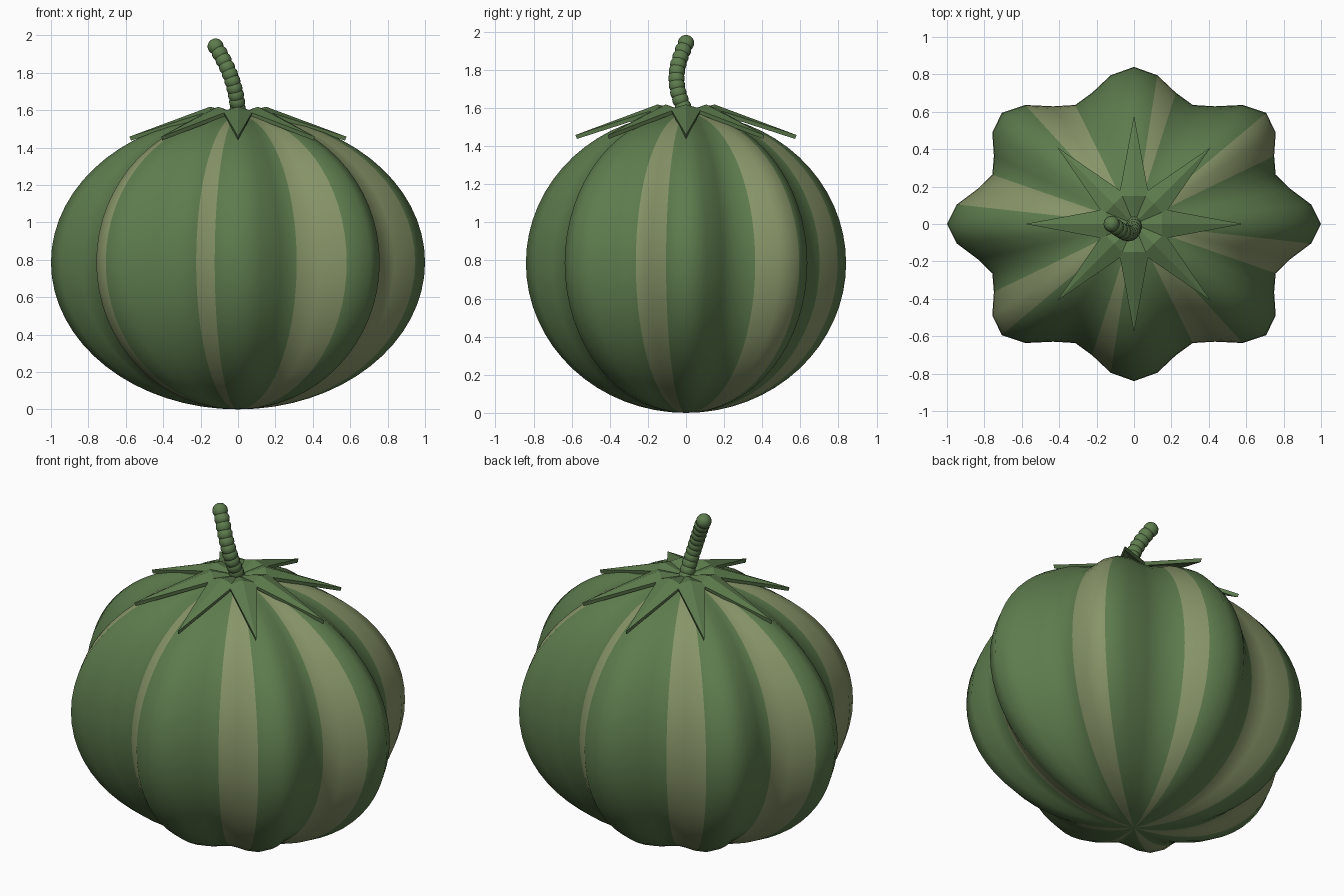
import bpy
import bmesh
from math import atan2, cos, sin, pi, floor
from mathutils import Matrix, Vector

cube = bpy.data.objects.get("Cube")
if cube:
    bpy.data.objects.remove(cube, do_unlink=True)

LOBES = 8
SEGMENTS = 48
HALF_HEIGHT = 0.786
DEPTH = 0.84


def material(name, rgb):
    mat = bpy.data.materials.new(name)
    mat.use_nodes = True
    color = (*rgb, 1)
    mat.diffuse_color = color
    shader = mat.node_tree.nodes["Principled BSDF"]
    shader.inputs["Base Color"].default_value = color
    shader.inputs["Roughness"].default_value = 0.8
    return mat


def make_object(name, bm, mats, smooth):
    mesh = bpy.data.meshes.new(name)
    for face in bm.faces:
        face.smooth = smooth
    bm.to_mesh(mesh)
    bm.free()
    for mat in mats:
        mesh.materials.append(mat)
    obj = bpy.data.objects.new(name, mesh)
    bpy.context.collection.objects.link(obj)
    return obj


def azimuth(p):
    return atan2(p.x, -p.y)


green = material("rind green", (0.11, 0.2, 0.075))
pale = material("pale stripe", (0.245, 0.3, 0.14))

# Ribbed body: a sphere whose radius waves around the axis, with pale stripes
bm = bmesh.new()
bmesh.ops.create_uvsphere(bm, u_segments=SEGMENTS, v_segments=32, radius=1)
STRIPE_COLUMNS = {3, 4, 9, 10, 16, 17, 22}  # pattern repeats every half turn
for face in bm.faces:
    column = floor(azimuth(face.calc_center_median()) / (2 * pi) * SEGMENTS)
    face.material_index = int(column % (SEGMENTS // 2) in STRIPE_COLUMNS)
for v in bm.verts:
    wave = 0.91 + 0.09 * cos(LOBES * azimuth(v.co))
    v.co = Vector((v.co.x * wave, v.co.y * wave * DEPTH,
                   HALF_HEIGHT * (1 + v.co.z)))
make_object("ribbed_body", bm, [green, pale], True)

# Crown of pointed, creased leaves
bm = bmesh.new()
for i in range(LOBES):
    turn = Matrix.Rotation(2 * pi * i / LOBES, 3, 'Z')
    outline = [(0, 0, 1.58), (0.15, -0.08, 1.595), (0.15, 0, 1.618),
               (0.15, 0.08, 1.595), (0.58, 0, 1.458)]
    root, right, ridge, left, tip = [bm.verts.new(turn @ Vector(p)) for p in outline]
    for corners in ((root, right, ridge), (root, ridge, left),
                    (right, tip, ridge), (ridge, tip, left)):
        bm.faces.new(corners)
leaves = make_object("crown_leaves", bm, [green], False)
plate = leaves.modifiers.new("thickness", 'SOLIDIFY')
plate.thickness = 0.022
plate.offset = -1

# Curved stalk built from overlapping beads
bm = bmesh.new()
BEADS = 11
for i in range(BEADS):
    t = i / (BEADS - 1)
    spot = Vector((-0.12 * t * t, -0.05 * sin(pi * t), 1.57 + 0.37 * t))
    bmesh.ops.create_uvsphere(bm, u_segments=16, v_segments=10, radius=0.043,
                              matrix=Matrix.Translation(spot))
make_object("beaded_stalk", bm, [green], True)
